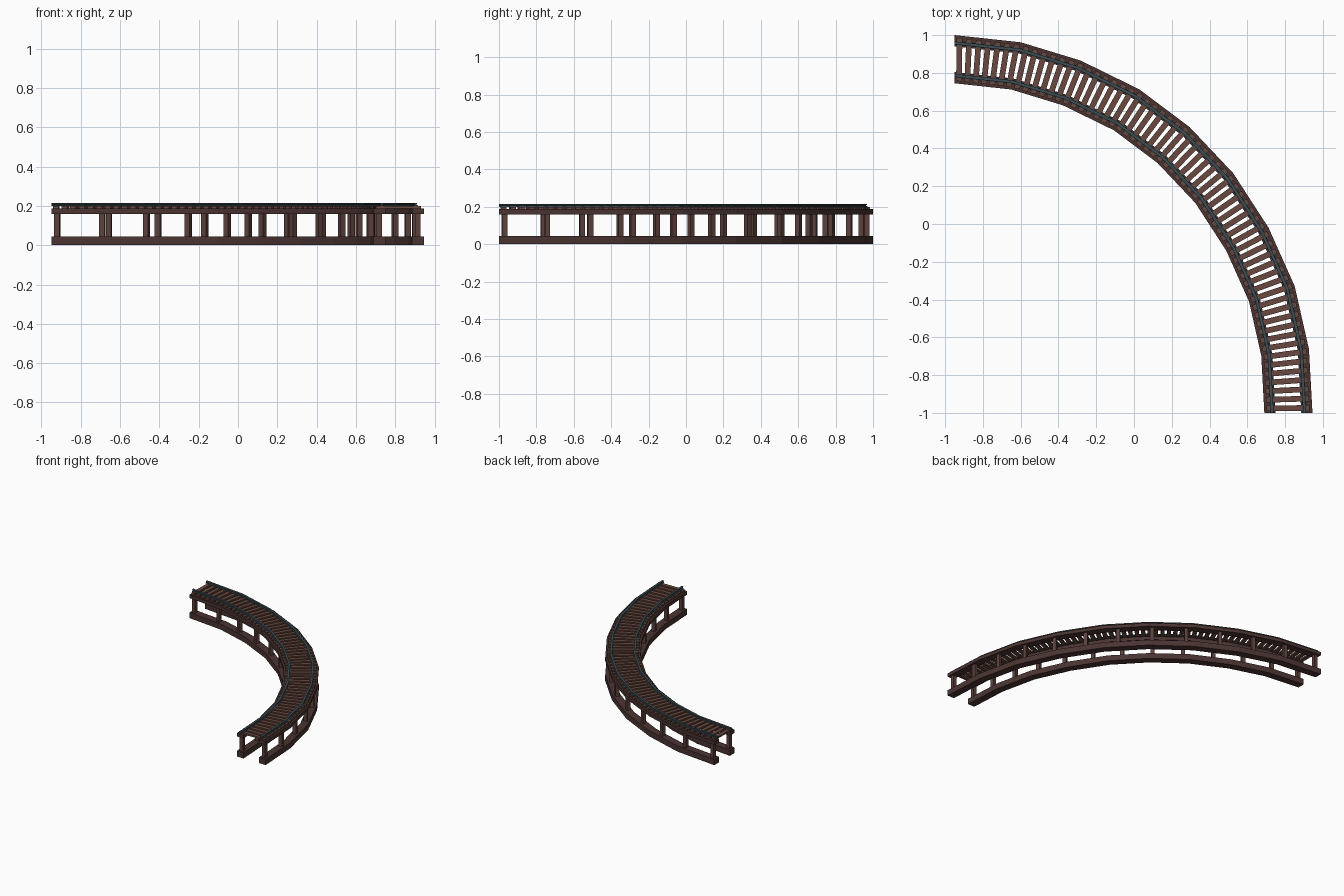
import bpy
import bmesh
from mathutils import Vector

if "Cube" in bpy.data.objects:
    bpy.data.objects.remove(bpy.data.objects["Cube"], do_unlink=True)


def material(name, r, g, b):
    m = bpy.data.materials.new(name)
    m.use_nodes = True
    m.diffuse_color = (r, g, b, 1)
    m.node_tree.nodes["Principled BSDF"].inputs["Base Color"].default_value = (r, g, b, 1)
    return m


dark_wood = material("dark wood", 0.068, 0.034, 0.031)
post_wood = material("post wood", 0.105, 0.053, 0.045)
tie_wood = material("tie wood", 0.14, 0.066, 0.05)
steel = material("steel", 0.05, 0.075, 0.085)

# Centreline of the bend, nine straight segments
path = [Vector(p) for p in [
    (-0.95, 0.8725), (-0.625, 0.837), (-0.33, 0.747), (-0.04, 0.605), (0.21, 0.4175),
    (0.425, 0.19), (0.60, -0.08), (0.73, -0.37), (0.80, -0.68), (0.8175, -1)]]


def outward(a, b):
    d = (b - a).normalized()
    return Vector((-d.y, d.x))


# Outward direction at each path point; the ends are cut square to the axes
normals = [Vector((0, 1))]
for a, b, c in zip(path, path[1:], path[2:]):
    normals.append((outward(a, b) + outward(b, c)).normalized())
normals.append(Vector((1, 0)))

lengths = [(b - a).length for a, b in zip(path, path[1:])]
total = sum(lengths)


def locate(s):
    """Point and outward direction at distance s along the centreline."""
    for i, length in enumerate(lengths):
        if s <= length or i == len(lengths) - 1:
            t = s / length
            n = normals[i].lerp(normals[i + 1], t).normalized()
            return path[i].lerp(path[i + 1], t), n
        s -= length


def finish(bm, name, mat):
    bmesh.ops.recalc_face_normals(bm, faces=bm.faces)
    mesh = bpy.data.meshes.new(name)
    bm.to_mesh(mesh)
    bm.free()
    mesh.materials.append(mat)
    ob = bpy.data.objects.new(name, mesh)
    bpy.context.collection.objects.link(ob)


def sweep(name, profile, mat):
    """Sweep a closed (offset, height) profile along the bend."""
    bm = bmesh.new()
    rings = []
    for p, n in zip(path, normals):
        rings.append([bm.verts.new((*(p + n * o), z)) for o, z in profile])
    count = len(profile)
    for r, q in zip(rings, rings[1:]):
        for i in range(count):
            j = (i + 1) % count
            bm.faces.new((r[i], r[j], q[j], q[i]))
    bm.faces.new(rings[0])
    bm.faces.new(rings[-1])
    finish(bm, name, mat)


def rectangle(o0, o1, z0, z1):
    return [(o0, z0), (o1, z0), (o1, z1), (o0, z1)]


def add_box(bm, s, o0, o1, width, z0, z1):
    """Box across the bend at distance s, spanning offsets o0 to o1."""
    p, n = locate(s)
    along = Vector((n.y, -n.x)) * width / 2
    corners = [p + n * o0 - along, p + n * o1 - along, p + n * o1 + along, p + n * o0 + along]
    low = [bm.verts.new((*c, z0)) for c in corners]
    high = [bm.verts.new((*c, z1)) for c in corners]
    bm.faces.new(low)
    bm.faces.new(high)
    for i in range(4):
        j = (i + 1) % 4
        bm.faces.new((low[i], low[j], high[j], high[i]))


POSTS, TIES = 13, 60
for side, label in ((1, "outer"), (-1, "inner")):
    # Ground and deck beams
    edge, inside = side * 0.1275, side * 0.068
    sweep(label + "_ground_beam", rectangle(inside, edge, 0, 0.045), dark_wood)
    sweep(label + "_deck_beam", rectangle(inside, edge, 0.16, 0.187), dark_wood)

    # Rail with foot, web and head
    half = [(0.011, 0.199), (0.011, 0.203), (0.004, 0.205), (0.004, 0.208),
            (0.008, 0.21), (0.008, 0.216)]
    rail = half + [(-o, z) for o, z in reversed(half)]
    sweep(label + "_rail", [(side * 0.086 + o, z) for o, z in rail], steel)

    # Posts between the beams
    bm = bmesh.new()
    for i in range(POSTS):
        u = i / (POSTS - 1)
        u += 0.07 * u * (1 - u)
        add_box(bm, 0.03 + (total - 0.06) * u, side * 0.084, side * 0.112, 0.028, 0.045, 0.16)
    finish(bm, label + "_posts", post_wood)

# Cross ties
bm = bmesh.new()
for i in range(TIES):
    s = 0.025 + (total - 0.05) * i / (TIES - 1)
    add_box(bm, s, -0.114, 0.114, 0.03, 0.187, 0.2)
finish(bm, "cross_ties", tie_wood)
